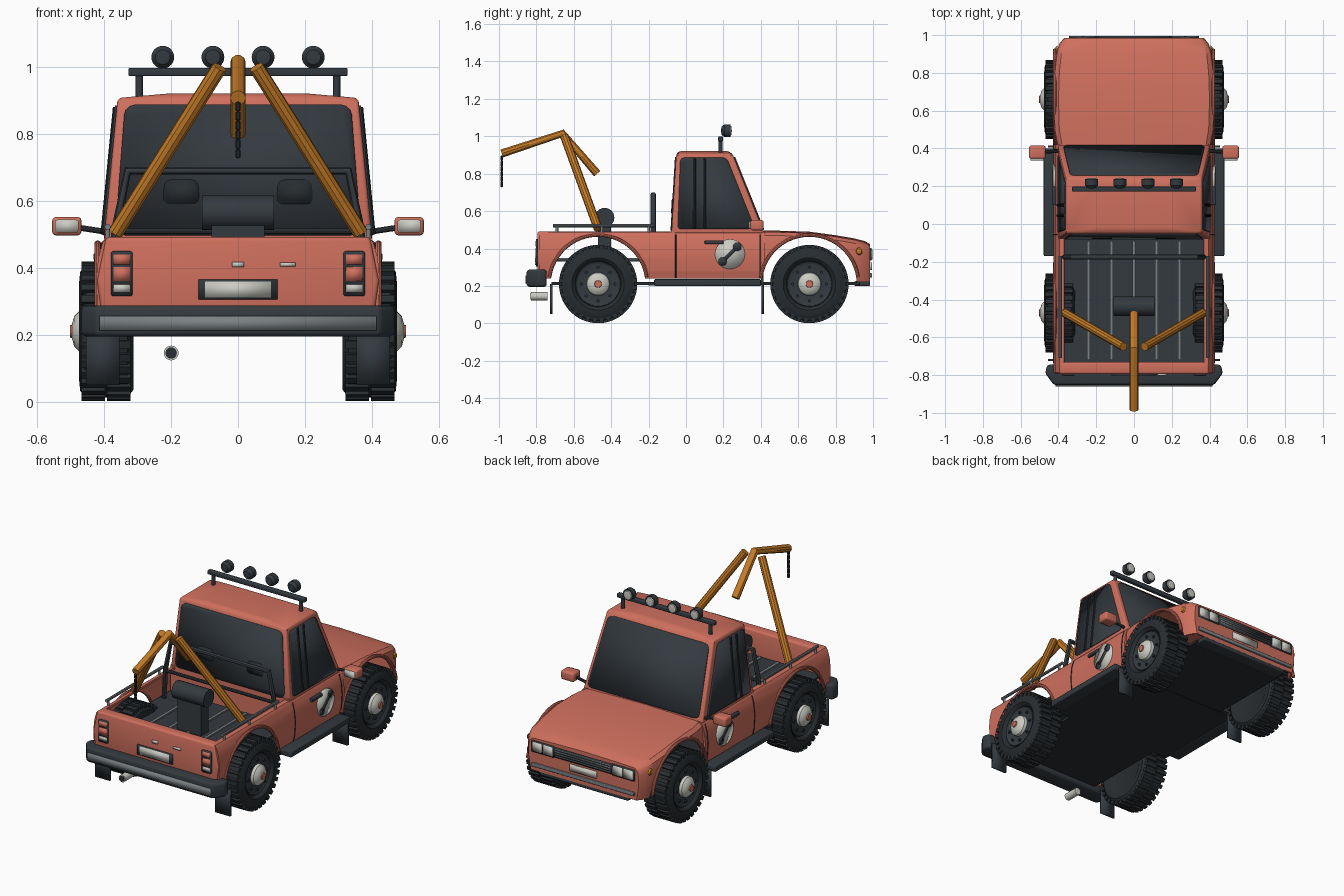
import bpy, bmesh, math
from mathutils import Vector

if "Cube" in bpy.data.objects:
    bpy.data.objects.remove(bpy.data.objects["Cube"])


def material(name, rgb):
    m = bpy.data.materials.new(name)
    m.use_nodes = True
    m.diffuse_color = (*rgb, 1)
    m.node_tree.nodes["Principled BSDF"].inputs["Base Color"].default_value = (*rgb, 1)
    return m


PAINT = material("coral paint", (.62, .16, .11))
DARK = material("dark trim", (.034, .042, .05))
RUBBER = material("black rubber", (.021, .026, .03))
WHITE = material("off white", (.6, .6, .55))
STEEL = material("grey steel", (.2, .22, .23))
CRANE = material("ochre crane", (.56, .2, .02))
made = []
SIDES = ((1, "left"), (-1, "right"))


def finish(name, bm, mat):
    bmesh.ops.recalc_face_normals(bm, faces=bm.faces)
    mesh = bpy.data.meshes.new(name)
    bm.to_mesh(mesh)
    bm.free()
    mesh.materials.append(mat)
    ob = bpy.data.objects.new(name, mesh)
    bpy.context.collection.objects.link(ob)
    made.append(ob)
    return ob


def hull(name, pts, mat, bevel=0):
    bm = bmesh.new()
    for p in pts:
        bm.verts.new(p)
    bmesh.ops.convex_hull(bm, input=bm.verts)
    bmesh.ops.dissolve_limit(bm, angle_limit=.01, verts=bm.verts, edges=bm.edges)
    if bevel:
        bmesh.ops.bevel(bm, geom=bm.edges[:], offset=bevel, segments=3, affect='EDGES', profile=.5)
    return finish(name, bm, mat)


def box(name, x, y, z, mat, bevel=0):
    return hull(name, [(a, b, c) for a in x for b in y for c in z], mat, bevel)


def pane(name, pts, mat, corner=0, thick=.012):
    """Flat plate through the points with rounded corners."""
    bm = bmesh.new()
    bm.faces.new([bm.verts.new(p) for p in pts])
    if corner:
        bmesh.ops.bevel(bm, geom=bm.verts[:], offset=corner, segments=3, affect='VERTICES', profile=.5)
    ob = finish(name, bm, mat)
    mod = ob.modifiers.new("thickness", 'SOLIDIFY')
    mod.thickness, mod.offset = thick, 0
    return ob


def rect_y(name, x, z, y, mat, corner=0):
    return pane(name, [(x[0], y, z[0]), (x[1], y, z[0]), (x[1], y, z[1]), (x[0], y, z[1])], mat, corner)


def lathe(name, profile, mat, axis, loc, flip=1, n=36):
    """Revolve (along, radius) points about a world axis."""
    bm = bmesh.new()
    rings = []
    for a, r in profile:
        ring = []
        for i in range(n if r else 1):
            t = math.tau * i / n
            c, s, a2 = r * math.cos(t), r * math.sin(t), a * flip
            p = {'x': (a2, c, s), 'y': (c, a2, s), 'z': (c, s, a2)}[axis]
            ring.append(bm.verts.new(Vector(p) + Vector(loc)))
        rings.append(ring)
    for A, B in zip(rings, rings[1:]):
        for i in range(n):
            j = (i + 1) % n
            q = [A[i % len(A)], A[j % len(A)], B[j % len(B)], B[i % len(B)]]
            bm.faces.new(list(dict.fromkeys(q)))
    return finish(name, bm, mat)


def rod(name, a0, a1, r, mat, axis, loc):
    return lathe(name, [(a0, 0), (a0, r), (a1, r), (a1, 0)], mat, axis, loc, n=24)


def tube(name, pts, r, mat):
    cu = bpy.data.curves.new(name, 'CURVE')
    cu.dimensions, cu.bevel_depth, cu.bevel_resolution, cu.use_fill_caps = '3D', r, 3, True
    sp = cu.splines.new('POLY')
    sp.points.add(len(pts) - 1)
    for q, p in zip(sp.points, pts):
        q.co = (*p, 1)
    cu.materials.append(mat)
    ob = bpy.data.objects.new(name, cu)
    bpy.context.collection.objects.link(ob)
    mesh = bpy.data.meshes.new_from_object(ob.evaluated_get(bpy.context.evaluated_depsgraph_get()))
    bpy.data.objects.remove(ob)
    ob = bpy.data.objects.new(name, mesh)
    bpy.context.collection.objects.link(ob)
    made.append(ob)
    return ob


def shell(name, sections, mat, cap=False):
    """Loft half sections, mirror them, thicken and cut the wheel arches."""
    bm = bmesh.new()
    rows = [[bm.verts.new(p) for p in s] for s in sections]
    for A, B in zip(rows, rows[1:]):
        for i in range(len(A) - 1):
            bm.faces.new((A[i], A[i + 1], B[i + 1], B[i]))
    if cap:
        first = rows[-1][0].co
        bm.faces.new(rows[-1] + [bm.verts.new((0, first.y, first.z))])
    ob = finish(name, bm, mat)
    ob.modifiers.new("mirror", 'MIRROR')
    ob.modifiers.new("thickness", 'SOLIDIFY').thickness = .012
    for c in cutters:
        mod = ob.modifiers.new("arch", 'BOOLEAN')
        mod.object, mod.operation = c, 'DIFFERENCE'
    dg = bpy.context.evaluated_depsgraph_get()
    mesh = bpy.data.meshes.new_from_object(ob.evaluated_get(dg))
    ob.modifiers.clear()
    ob.data = mesh
    return ob


# Body shells with wheel arches
AXLES = ((-.47, "rear"), (.66, "front"))
R = .21
cutters = [rod("arch_cutter", -.7, .7, .255, PAINT, 'x', (0, y, R)) for y, _ in AXLES]
SIDE = ((.41, .24), (.42, .28), (.425, .36), (.418, .43), (.405, .475), (.395, .488), (.37, .492))
shell("body_sides", [[(x, y, z) for x, z in SIDE] for y in (-.785, .42)], PAINT)
NOSE = ((.41, .408, .488), (.5, .425, .487), (.66, .43, .482), (.8, .425, .463),
        (.9, .414, .446), (.955, .395, .432), (.985, .37, .415))
shell("hood_and_fenders", [[(w * .96, y, .22), (w, y, .3), (w, y, t - .05), (w * .985, y, t - .018),
      (w * .93, y, t), (w * .6, y, t + .004), (0, y, t + .008)] for y, w, t in NOSE], PAINT, True)
for c in cutters:
    made.remove(c)
    bpy.data.objects.remove(c)
hull("tailgate", [(s * x, y, z) for s in (1, -1) for y in (-.795, -.73)
                  for x, z in ((.405, .24), (.422, .36), (.395, .492))], PAINT, .012)
box("bed_front_wall", (-.4, .4), (-.08, -.06), (.25, .5), PAINT)
box("firewall", (-.4, .4), (.4, .415), (.21, .475), DARK)
box("bed_floor", (-.4, .4), (-.74, -.07), (.33, .342), DARK)
for i in range(5):
    box("bed_rib", (i * .12 - .248, i * .12 - .232), (-.72, -.09), (.34, .35), STEEL)
box("underbody", (-.31, .31), (-.72, .93), (.205, .22), RUBBER)
box("underbody_middle", (-.41, .41), (-.2, .4), (.203, .222), RUBBER)

# Cab and its windows
hull("cab", [(s * x, y, z) for s in (1, -1) for x, y, z in
     ((.402, -.078, .48), (.402, .42, .48), (.36, -.052, .908), (.36, .248, .908))] +
     [(s * .2, y, .922) for s in (1, -1) for y in (-.03, .22)], PAINT, .012)


def cab_wall(x, z, front):
    t = (z - .48) / .428
    return (x, .421 - .172 * t if front else -.078 + .026 * t, z)


for front, label, x0, x1, z0 in ((False, "rear_window", .368, .338, .497), (True, "windshield", .375, .338, .5)):
    pane(label, [cab_wall(x, z, front) for x, z in ((-x0, z0), (x0, z0), (x1, .888), (-x1, .888))], DARK, .03)
for s, side in SIDES:
    def door(y, z, out=0):
        return (s * (.402 - .0981 * (z - .48) + out), y, z)
    pane(side + "_side_window", [door(*p) for p in ((-.045, .503), (.37, .503), (.218, .885), (-.03, .885))], DARK, .02)
    for y in (.045, .1):
        tube(side + "_window_bar", [door(y, .505, .004), door(y, .88, .004)], .008, RUBBER)
    c = s * .17
    pane(side + "_headrest", [cab_wall(c + x, z, False) for x, z in
         ((-.055, .59), (.055, .59), (.05, .663), (-.05, .663))], RUBBER, .02, .018)

    # Door seams, handle and round emblem plate
    for y in (-.055, .395):
        tube(side + "_door_seam", [(s * x, y, z) for x, z in SIDE[:5]], .003, RUBBER)
    box(side + "_door_handle", (s * .41, s * .432), (.1, .2), (.423, .443), DARK, .004)

    def disc(name, y, z, r, x, mat):
        pane(name, [(s * x, y + r * math.cos(k * math.tau / 28), z + r * math.sin(k * math.tau / 28))
                    for k in range(28)], mat)
    disc(side + "_emblem", .235, .37, .08, .4225, WHITE)
    disc(side + "_spanner_end", .235 - s * .04, .33, .023, .425, DARK)
    disc(side + "_spanner_end", .235 + s * .04, .41, .023, .425, DARK)
    pane(side + "_spanner_bar", [(s * .425, .235 + s * a, .37 + b) for a, b in
         ((-.045, -.03), (-.03, -.045), (.045, .03), (.03, .045))], DARK)

    # Running board, mirror, bed rail
    box(side + "_running_board", (s * .4, s * .478), (-.17, .4), (.2, .236), DARK, .006)
    tube(side + "_mirror_arm", [(s * .385, .39, .5), (s * .41, .385, .51), (s * .49, .38, .522)], .009, DARK)
    box(side + "_mirror", (s * .468, s * .556), (.345, .415), (.497, .552), PAINT, .012)
    rect_y(side + "_mirror_glass", (s * .477, s * .547), (.505, .544), .343, WHITE, .008)
    tube(side + "_bed_rail", [(s * .39, -.71, .522), (s * .39, -.17, .522)], .009, STEEL)
    for y in (-.69, -.45, -.2):
        rod(side + "_rail_post", .48, .522, .007, STEEL, 'z', (s * .39, y, 0))

    # Rear and front lamps
    rect_y(side + "_tail_lamp_frame", (s * .315, s * .38), (.315, .45), -.795, DARK, .008)
    for z0, z1, mat in ((.41, .44, PAINT), (.36, .402, PAINT), (.328, .35, WHITE)):
        rect_y(side + "_tail_lamp", (s * .323, s * .372), (z0, z1), -.798, mat)
    rect_y(side + "_head_lamp_frame", (s * .195, s * .345), (.335, .402), .986, DARK)
    for x in (.204, .274):
        rect_y(side + "_head_lamp", (s * x, s * (x + .063)), (.342, .395), .99, WHITE, .006)
    lathe(side + "_turn_lamp", [(0, .02), (.008, .014), (.012, 0)], CRANE, 'x', (s * .406, .925, .385), s, 16)

    # Crane legs, roof lamps
    tube(side + "_crane_leg", [(s * .366, -.47, .505), (s * .055, -.65, 1.0)], .023, CRANE)
    rod(side + "_light_bar_post", .9, .985, .011, DARK, 'z', (s * .295, .185, 0))
    for x in (.075, .225):
        loc = (s * x, .215, 1.03)
        lathe(side + "_roof_lamp", [(-.028, 0), (-.025, .022), (-.01, .034), (.022, .034), (.022, 0)], DARK, 'y', loc)
        lathe(side + "_roof_lamp_lens", [(.02, .028), (.027, .024), (.03, 0)], WHITE, 'y', loc)

    # Wheels, arch lips and mud flaps
    for y, end in AXLES:
        name = side + "_" + end
        loc = (s * .0, y, R)
        lathe(name + "_tyre", [(.33, 0), (.325, .12), (.315, .14), (.313, .175), (.33, .198), (.455, .198), (.472, .178),
              (.476, .14), (.468, .128), (.455, .122), (.45, .06), (.45, 0)], RUBBER, 'x', loc, s, 48)
        lathe(name + "_rim", [(.448, .122), (.462, .118), (.456, .105), (.458, .06), (.458, 0)], DARK, 'x', loc, s)
        lathe(name + "_hub_cap", [(.45, .064), (.475, .06), (.49, .045), (.497, .02), (.497, 0)], WHITE, 'x', loc, s)
        lathe(name + "_hub_center", [(.49, .022), (.503, .018), (.503, 0)], PAINT, 'x', loc, s, 16)
        for k in range(8):
            a = k * math.tau / 8
            rod(name + "_wheel_nut", s * .45, s * .466, .008, RUBBER, 'x',
                (0, y + .09 * math.cos(a), R + .09 * math.sin(a)))
        for k in range(64):
            a = k * math.tau / 32
            x0, x1 = ((.322, .392), (.398, .468))[k // 32]
            a += .1 * (k // 32)
            u, v = Vector((0, math.cos(a), math.sin(a))), Vector((0, -math.sin(a), math.cos(a)))
            hull(name + "_tread", [Vector((s * x, y, R)) + u * r + v * t for x in (x0, x1)
                                   for r in (.18, .209) for t in (-.012, .012)], RUBBER)
        arc = [math.radians(8 + 164 * k / 24) for k in range(25)]
        tube(name + "_arch_lip", [(s * .42, y + .262 * math.cos(a), R + .262 * math.sin(a)) for a in arc], .01, PAINT)
        rect_y(name + "_mud_flap", (s * .355, s * .455), (.05, .21), y - .25, DARK)

# Rear bumper, number plate, exhaust
hull("rear_bumper", [(s * x, y, z) for s in (1, -1) for z in (.195, .287)
                     for x, y in ((.425, -.852), (.47, -.79), (.46, -.745))], DARK, .014)
rect_y("bumper_strip", (-.415, .415), (.212, .256), -.853, STEEL)
rect_y("rear_plate_frame", (-.118, .118), (.305, .365), -.796, DARK)
rect_y("rear_plate", (-.098, .098), (.311, .359), -.8, WHITE)
rect_y("tailgate_lock", (-.018, .018), (.402, .418), -.797, WHITE)
rect_y("tailgate_badge", (.125, .172), (.404, .416), -.797, WHITE)
rod("exhaust_pipe", -.83, -.74, .022, WHITE, 'y', (-.2, 0, .145))
rod("exhaust_opening", -.832, -.82, .017, RUBBER, 'y', (-.2, 0, .145))

# Grille and front bumper
rect_y("grille", (-.195, .195), (.34, .398), .987, DARK)
for i in range(4):
    rect_y("grille_slat", (-.185, .185), (.348 + i * .013, .353 + i * .013), .99, STEEL)
rect_y("front_plate", (-.09, .09), (.285, .325), .988, WHITE)
box("front_bumper_strip", (-.345, .345), (.975, .995), (.245, .268), STEEL, .004)
box("front_valance", (-.3, .3), (.9, .985), (.2, .225), DARK, .006)

# Roof light bar, cab guard, winch
box("light_bar", (-.328, .328), (.172, .198), (.973, .998), DARK, .005)
tube("cab_guard", [(-.375, -.175, .34), (-.365, -.175, .52), (-.33, -.175, .69), (.33, -.175, .69),
                   (.365, -.175, .52), (.375, -.175, .34)], .014, DARK)
tube("cab_guard_bar", [(-.37, -.175, .51), (.37, -.175, .51)], .01, DARK)
rod("winch_drum", -.108, .108, .052, DARK, 'x', (0, -.435, .565))
box("winch_base", (-.08, .08), (-.47, -.4), (.34, .54), DARK)

# Crane boom and chain
tube("crane_boom", [(0, -.985, .908), (0, -.66, 1.015), (0, -.475, .8)], .023, CRANE)
for i in range(6):
    lathe("chain_link", [(-.016, 0), (-.011, .008), (.011, .008), (.016, 0)], RUBBER, 'z', (0, -.985, .882 - i * .028), n=10)

# Smooth shading with sharp edges
bpy.ops.object.select_all(action='DESELECT')
for ob in made:
    ob.select_set(True)
bpy.context.view_layer.objects.active = made[0]
bpy.ops.object.shade_smooth_by_angle(angle=math.radians(35))
